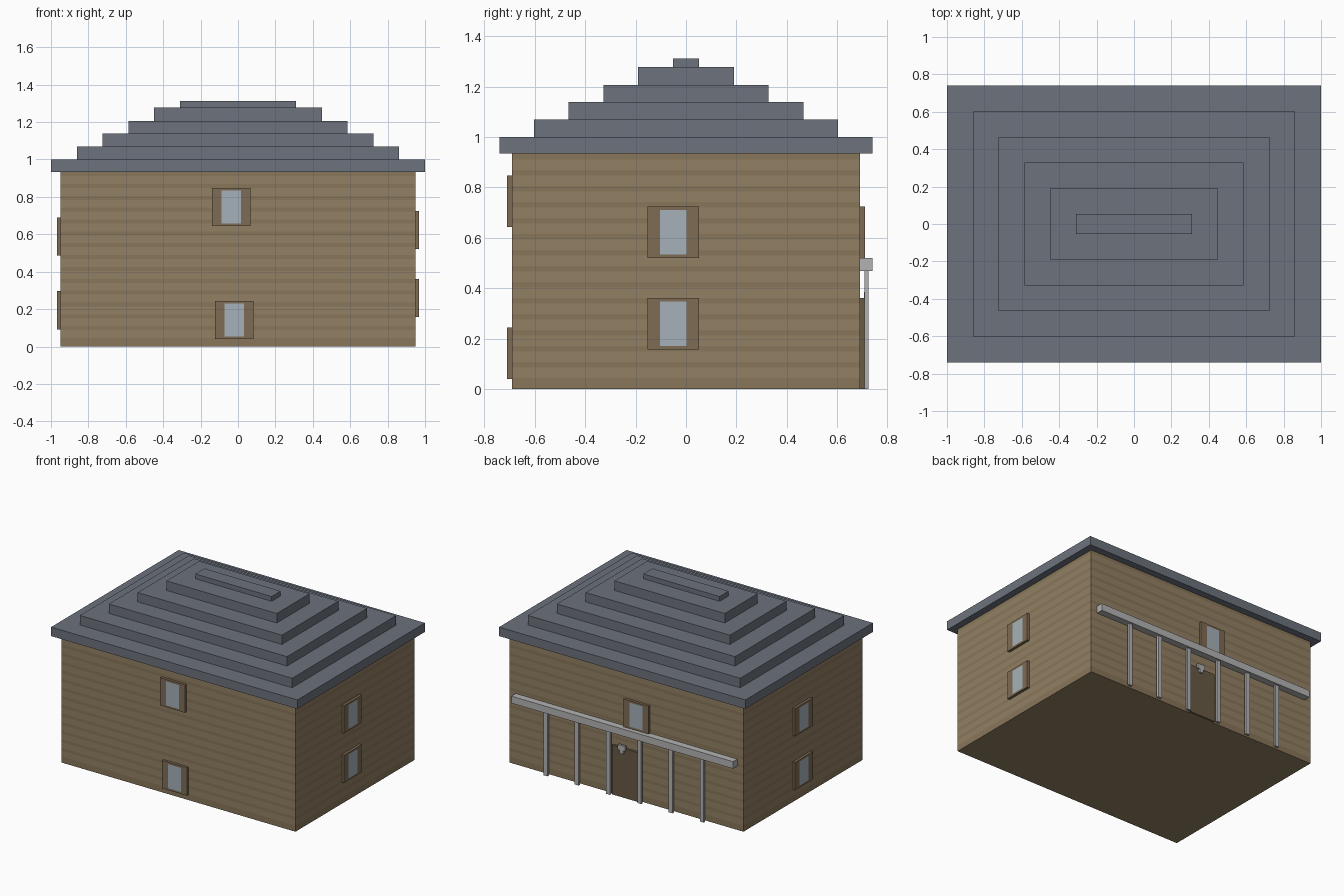
import bpy
from math import radians
from mathutils import Matrix

if "Cube" in bpy.data.objects:
    bpy.data.objects.remove(bpy.data.objects["Cube"])


def mat(name, rgb):
    m = bpy.data.materials.new(name)
    m.diffuse_color = (*rgb, 1)
    m.use_nodes = True
    m.node_tree.nodes["Principled BSDF"].inputs["Base Color"].default_value = m.diffuse_color
    return m


SIDING = mat("siding", (0.29, 0.215, 0.125))
GROOVE = mat("siding_dark", (0.245, 0.18, 0.10))
SLATE = mat("slate", (0.15, 0.17, 0.205))
TRIM = mat("trim", (0.21, 0.15, 0.09))
GLASS = mat("glass", (0.38, 0.44, 0.48))
DOOR = mat("door_wood", (0.14, 0.10, 0.06))
STONE = mat("light_stone", (0.45, 0.45, 0.45))


def build(name, verts, faces, mats, slots=None, matrix=None):
    me = bpy.data.meshes.new(name)
    me.from_pydata(verts, [], faces)
    for m in mats:
        me.materials.append(m)
    if slots:
        for p, s in zip(me.polygons, slots):
            p.material_index = s
    if matrix:
        me.transform(matrix)
    me.update()
    ob = bpy.data.objects.new(name, me)
    bpy.context.collection.objects.link(ob)
    return ob


def stack(name, rings, mats, slot=lambda i: 0):
    """Closed solid skinned through rectangular rings (half x, half y, z)."""
    verts, faces, slots = [], [(3, 2, 1, 0)], [0]
    for hx, hy, z in rings:
        verts += [(-hx, -hy, z), (hx, -hy, z), (hx, hy, z), (-hx, hy, z)]
    for i in range(len(rings) - 1):
        a = 4 * i
        for k in range(4):
            n = (k + 1) % 4
            faces.append((a + k, a + n, a + 4 + n, a + 4 + k))
            slots.append(slot(i))
    a = len(verts) - 4
    faces.append((a, a + 1, a + 2, a + 3))
    slots.append(0)
    return build(name, verts, faces, mats, slots)


def box(name, x0, x1, y0, y1, z0, z1, m):
    ob = stack(name, [((x1 - x0) / 2, (y1 - y0) / 2, z) for z in (z0, z1)], [m])
    ob.data.transform(Matrix.Translation(((x0 + x1) / 2, (y0 + y1) / 2, 0)))
    return ob


def window(name, x, y, z, turn):
    """Shallow framed block with a flush pane, facing -y before turning."""
    d, o = 0.019, 0.102
    rect = lambda w, h, yy: [(-w, yy, -h), (w, yy, -h), (w, yy, h), (-w, yy, h)]
    verts = rect(o, o, 0) + rect(o, o, -d) + rect(0.052, 0.088, -d)
    faces = [(3, 2, 1, 0)[::-1], (8, 9, 10, 11)]
    faces[0] = (0, 3, 2, 1)
    for a in (0, 4):
        for k in range(4):
            n = (k + 1) % 4
            faces.append((a + k, a + n, a + 4 + n, a + 4 + k))
    build(name, verts, faces, [TRIM, GLASS], [0, 1] + [0] * 8,
          Matrix.Translation((x, y, z)) @ Matrix.Rotation(radians(turn), 4, 'Z'))


# Walls, split into horizontal siding bands
levels = [0, 0.045]
while levels[-1] < 0.9:
    levels += [levels[-1] + 0.042, levels[-1] + 0.0634]
levels = [z for z in levels if z < 0.925] + [0.934]
stack("walls", [(0.95, 0.69, z) for z in levels], [SIDING, GROOVE],
      lambda i: 1 - i % 2)

# Stepped roof
tops = [0.934, 1.0, 1.07, 1.139, 1.207, 1.277, 1.312]
rings = []
for i in range(6):
    size = (1 - 0.138 * i, 0.74 - 0.1375 * i)
    rings += [(*size, tops[i]), (*size, tops[i + 1])]
stack("roof", rings, [SLATE])

# Windows on all four sides
window("front_window_upper", -0.036, -0.69, 0.746, 0)
window("front_window_lower", -0.02, -0.69, 0.142, 0)
window("right_window_upper", 0.95, -0.051, 0.623, 90)
window("right_window_lower", 0.95, -0.051, 0.26, 90)
window("left_window_upper", -0.95, 0.015, 0.589, -90)
window("left_window_lower", -0.95, 0.015, 0.194, -90)
window("back_window_upper", -0.09, 0.69, 0.623, 180)

# Back door with a small lamp
box("door", -0.105, 0.105, 0.69, 0.709, 0, 0.361, DOOR)
box("lamp_top", -0.01, 0.05, 0.705, 0.722, 0.35, 0.385, STONE)
box("lamp_base", 0.005, 0.035, 0.705, 0.722, 0.325, 0.35, STONE)

# Porch beam and posts
box("porch_beam", -0.9, 0.9, 0.69, 0.74, 0.468, 0.52, STONE)
for i in range(6):
    x = -0.635 + 0.254 * i
    box(f"porch_post_{i + 1}", x - 0.016, x + 0.016, 0.708, 0.724, 0, 0.468, STONE)
